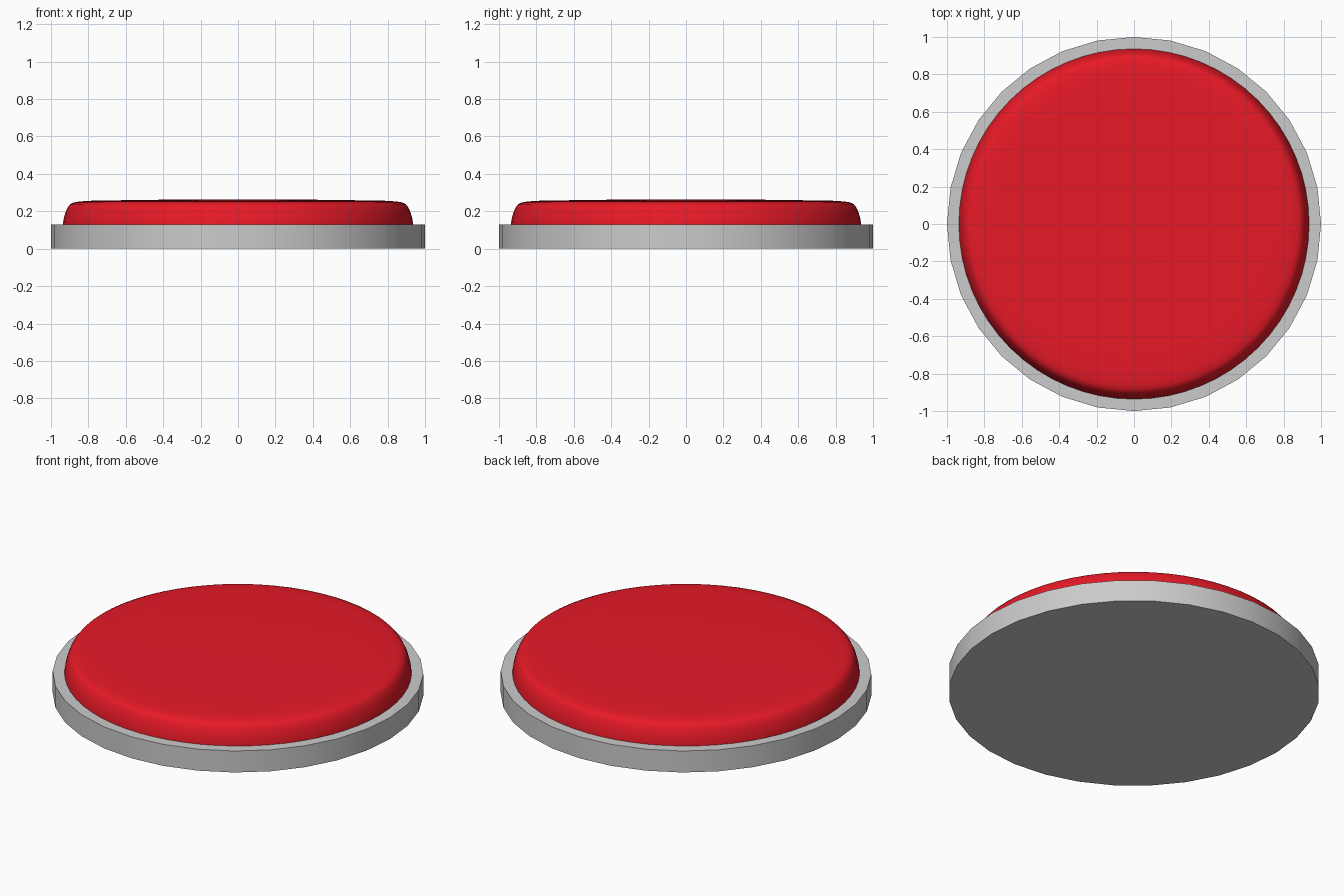
import bpy, bmesh
from math import sin, cos, tau, radians

if "Cube" in bpy.data.objects:
    bpy.data.objects.remove(bpy.data.objects["Cube"])


def lathe(name, profile, sides):
    """Revolve (radius, z) points around z; both ends are capped."""
    bm = bmesh.new()
    rings = [[bm.verts.new((r * cos(tau * i / sides), r * sin(tau * i / sides), z))
              for i in range(sides)] for r, z in profile]
    for low, high in zip(rings, rings[1:]):
        for i in range(sides):
            j = (i + 1) % sides
            bm.faces.new((low[i], low[j], high[j], high[i]))
    bm.faces.new(rings[0][::-1])
    bm.faces.new(rings[-1])
    mesh = bpy.data.meshes.new(name)
    bm.to_mesh(mesh)
    bm.free()
    obj = bpy.data.objects.new(name, mesh)
    bpy.context.collection.objects.link(obj)
    bpy.ops.object.select_all(action='DESELECT')
    obj.select_set(True)
    bpy.context.view_layer.objects.active = obj
    bpy.ops.object.shade_smooth_by_angle(angle=radians(35))
    return obj


# Grey base disc
lathe("base", [(1, 0), (1, 0.128)], 32)

# Red push cap with a rounded shoulder and a nearly flat crown
cap = lathe("button_cap", [
    (0.937, 0.12), (0.936, 0.135), (0.931, 0.165), (0.922, 0.195),
    (0.910, 0.222), (0.897, 0.238), (0.878, 0.247), (0.850, 0.252),
    (0.800, 0.256), (0.700, 0.258), (0.400, 0.262), (0.100, 0.263)], 64)
red = bpy.data.materials.new("red")
red.diffuse_color = (0.8, 0.01, 0.02, 1)
red.use_nodes = True
red.node_tree.nodes["Principled BSDF"].inputs["Base Color"].default_value = red.diffuse_color
cap.data.materials.append(red)
